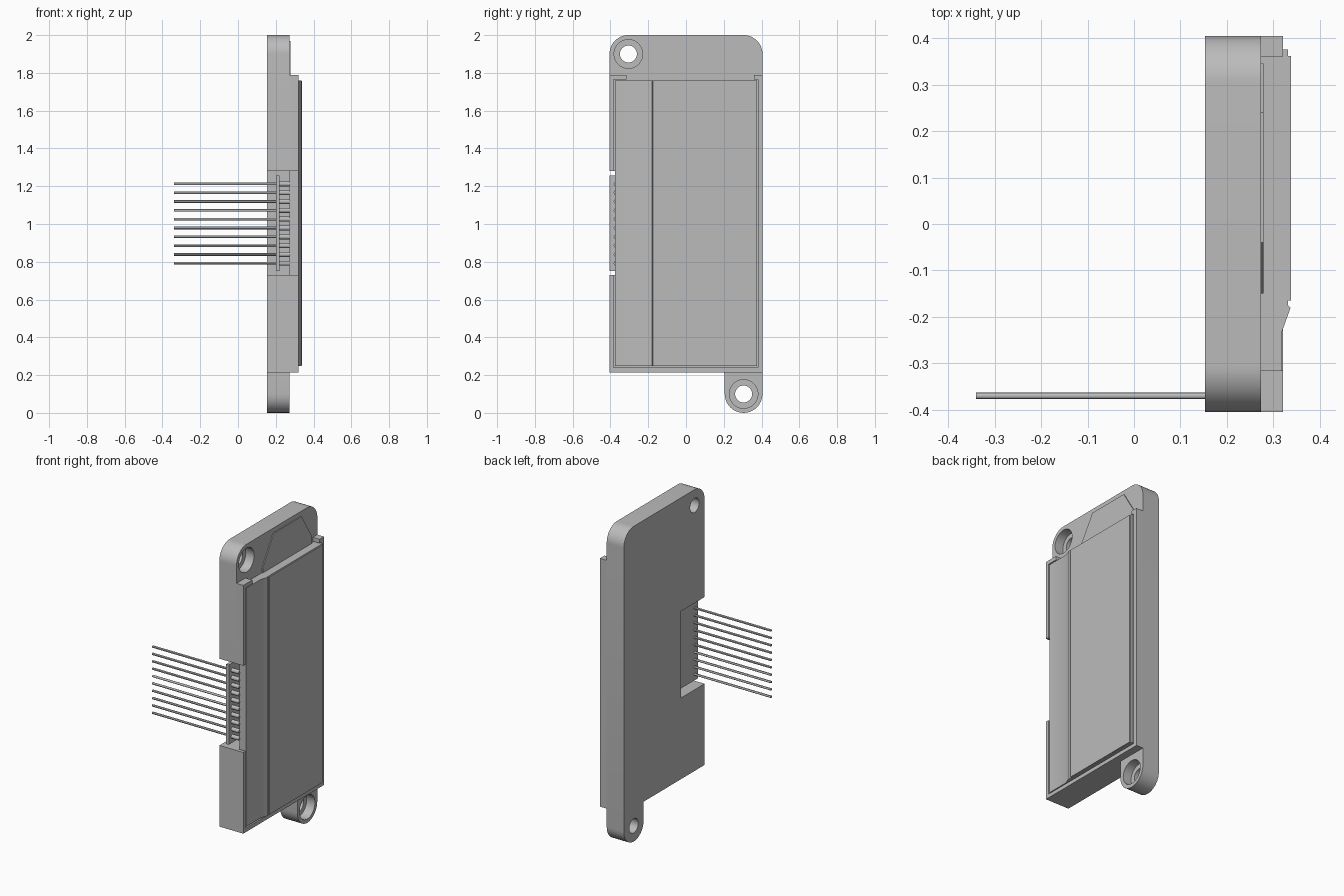
import bpy
import bmesh
from math import sin, cos, radians, pi
from mathutils import Matrix, Vector

cube = bpy.data.objects.get("Cube")
if cube:
    bpy.data.objects.remove(cube, do_unlink=True)

grey = bpy.data.materials.new("neutral grey")
grey.use_nodes = True
grey.diffuse_color = (0.5, 0.5, 0.5, 1)
grey.node_tree.nodes["Principled BSDF"].inputs["Base Color"].default_value = (0.5, 0.5, 0.5, 1)


def finish(name, bm):
    bmesh.ops.recalc_face_normals(bm, faces=bm.faces[:])
    mesh = bpy.data.meshes.new(name)
    bm.to_mesh(mesh)
    bm.free()
    mesh.materials.append(grey)
    obj = bpy.data.objects.new(name, mesh)
    bpy.context.collection.objects.link(obj)
    return obj


def extrude(name, outline, axis, lo, hi):
    """Extrude an outline along x (outline in y, z) or along z (outline in x, y)."""
    bm = bmesh.new()
    if axis == "x":
        verts = [bm.verts.new((lo, a, b)) for a, b in outline]
        shift = Vector((hi - lo, 0, 0))
    else:
        verts = [bm.verts.new((a, b, lo)) for a, b in outline]
        shift = Vector((0, 0, hi - lo))
    face = bm.faces.new(verts)
    out = bmesh.ops.extrude_face_region(bm, geom=[face])
    moved = [g for g in out["geom"] if isinstance(g, bmesh.types.BMVert)]
    bmesh.ops.translate(bm, verts=moved, vec=shift)
    return finish(name, bm)


def box(name, x, y, z):
    outline = [(y[0], z[0]), (y[1], z[0]), (y[1], z[1]), (y[0], z[1])]
    return extrude(name, outline, "x", x[0], x[1])


def rod(name, x, y, z, r, sides):
    outline = [(y + r * cos(2 * pi * i / sides), z + r * sin(2 * pi * i / sides))
               for i in range(sides)]
    return extrude(name, outline, "x", x[0], x[1])


def arc(y, z, r, start, end, steps=16):
    angles = [radians(start + (end - start) * i / steps) for i in range(steps + 1)]
    return [(y + r * cos(a), z + r * sin(a)) for a in angles]


def cut(target, cutters):
    bpy.context.view_layer.objects.active = target
    for c in cutters:
        mod = target.modifiers.new("cut", "BOOLEAN")
        mod.operation = "DIFFERENCE"
        mod.solver = "EXACT"
        mod.object = c
        bpy.ops.object.modifier_apply(modifier=mod.name)
        bpy.data.objects.remove(c, do_unlink=True)


HALF = 0.405          # half width of the housing
BACK, FACE, RIM = 0.153, 0.273, 0.321
BLOCK = (0.215, 1.79)
NOTCH = (0.73, 1.28)

# Back plate with rounded top and a mounting ear at the bottom
outline = arc(HALF - 0.1, 0.1, 0.1, 180, 360)
outline += arc(HALF - 0.1, 1.9, 0.1, 0, 90)
outline += arc(-HALF + 0.1, 1.9, 0.1, 90, 180)
outline += [(-HALF, BLOCK[0]), (HALF - 0.2, BLOCK[0])]
plate = extrude("back_plate", outline, "x", BACK, FACE)
cutters = [box("pocket", (0.1, 0.35), (-0.5, -0.17), NOTCH)]
for y, z in ((-0.305, 1.9), (0.305, 0.1)):
    cutters.append(rod("screw_hole", (0.1, 0.4), y, z, 0.045, 32))
    cutters.append(rod("counterbore", (0.215, 0.4), y, z, 0.076, 32))
cut(plate, cutters)

# Raised rim that holds the screen, open along most of its top edge
rim = box("screen_rim", (FACE, RIM), (-HALF, HALF), BLOCK)
cut(rim, [
    box("recess", (0.2, 0.4), (-0.383, 0.38), (0.24, 1.765)),
    box("top_opening", (0.2, 0.4), (-0.315, 0.36), (1.7, 1.9)),
    box("side_notch", (0.2, 0.4), (-0.5, -0.373), NOTCH),
])

# Screen module with a sloped shoulder, and its glass
module = [(FACE, -0.375), (0.319, -0.375), (0.319, -0.23), (0.337, -0.18),
          (0.331, -0.175), (0.331, 0.375), (FACE, 0.375)]
extrude("screen_module", module, "z", 0.247, 1.76)
box("screen_glass", (0.331, 0.338), (-0.165, 0.362), (0.25, 1.757))

# Folded ribbon lying on the plate above the screen
extrude("ribbon_flap", [(-0.15, 1.76), (0.345, 1.76), (0.345, 1.8), (0.24, 1.97), (-0.04, 1.97), (-0.15, 1.79)],
        "x", FACE, 0.279)

# Pin header: board strip, pins and solder joints
box("header_board", (0.2, 0.219), (-0.405, -0.172), (0.752, 1.258))
for i in range(10):
    z = 0.792 + i * 0.0467
    rod(f"pin_{i + 1}", (-0.34, 0.275), -0.37, z, 0.007, 12)
    rod(f"solder_joint_{i + 1}", (0.219, 0.273), -0.37, z, 0.013, 16)

# Smooth the round parts and keep their edges sharp
for obj in bpy.context.collection.objects:
    if obj.type == "MESH":
        bpy.ops.object.select_all(action="DESELECT")
        obj.select_set(True)
        bpy.context.view_layer.objects.active = obj
        bpy.ops.object.shade_smooth_by_angle(angle=radians(30))
